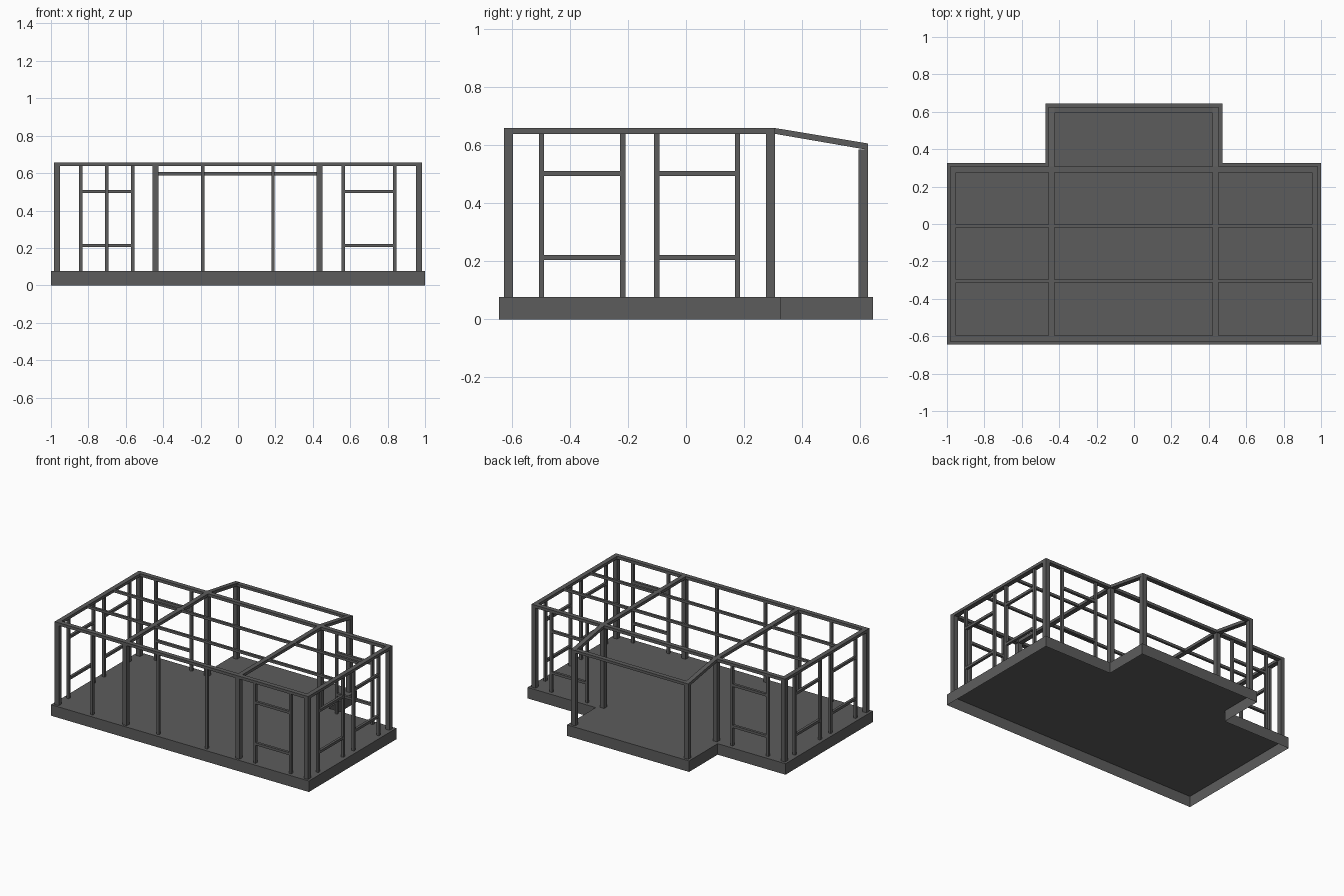
import bpy, bmesh
from mathutils import Vector

cube = bpy.data.objects.get("Cube")
if cube:
    bpy.data.objects.remove(cube, do_unlink=True)

mat = bpy.data.materials.new("dark_grey")
mat.use_nodes = True
grey = (0.108, 0.108, 0.108, 1)
mat.diffuse_color = grey
mat.node_tree.nodes["Principled BSDF"].inputs["Base Color"].default_value = grey


def prism(name, outline, offset, open_end=False):
    """Extrude a closed outline along an offset; open_end drops the far cap."""
    bm = bmesh.new()
    face = bm.faces.new([bm.verts.new(p) for p in outline])
    ext = bmesh.ops.extrude_face_region(bm, geom=[face], use_keep_orig=True)
    moved = [v for v in ext["geom"] if isinstance(v, bmesh.types.BMVert)]
    caps = [f for f in ext["geom"] if isinstance(f, bmesh.types.BMFace)]
    bmesh.ops.translate(bm, verts=moved, vec=Vector(offset))
    bmesh.ops.recalc_face_normals(bm, faces=bm.faces)
    if open_end:
        bmesh.ops.delete(bm, geom=caps, context='FACES_ONLY')
    mesh = bpy.data.meshes.new(name)
    bm.to_mesh(mesh)
    bm.free()
    mesh.materials.append(mat)
    bpy.context.collection.objects.link(bpy.data.objects.new(name, mesh))


def box(name, x0, x1, y0, y1, z0, z1):
    prism(name, [(x0, y0, z0), (x1, y0, z0), (x1, y1, z0), (x0, y1, z0)],
          (0, 0, z1 - z0))


def upright(name, x, y, width, top):
    h = width / 2
    box(name, x - h, x + h, y - h, y + h, FLOOR, top)


FLOOR, TOP, UNDER, LOW = 0.077, 0.658, 0.638, 0.605
POST, STUD = 0.032, 0.018
H, S = POST / 2, STUD / 2
SIDE, FRONT, BACK, REAR = 0.967, -0.611, 0.291, 0.610
BAYS = (-0.440, 0.436)
SILLS = (0.213, 0.502)

# Floor deck with a skirt around it, open underneath
prism("floor_deck", [(x, y, FLOOR) for x, y in (
    (-1, -0.643), (1, -0.643), (1, 0.326), (0.472, 0.326),
    (0.472, 0.643), (-0.474, 0.643), (-0.474, 0.326), (-1, 0.326))],
    (0, 0, -FLOOR), open_end=True)

# Main posts
for x in (-SIDE, *BAYS, SIDE):
    for y in (FRONT, BACK):
        upright("main_post", x, y, POST, UNDER)
for x in BAYS:
    upright("extension_post", x, REAR, POST, LOW - 0.02)

# Top beams: long walls, side walls, bay dividers, then thin purlins
for y in (FRONT, BACK):
    box("long_beam", -SIDE - H, SIDE + H, y - H, y + H, UNDER, TOP)
for x in (-SIDE, *BAYS, SIDE):
    box("cross_beam", x - H, x + H, FRONT + H, BACK - H, UNDER, TOP)
spans = [(-SIDE, BAYS[0]), BAYS, (BAYS[1], SIDE)]
for y in (-0.304, -0.012):
    for a, b in spans:
        box("purlin", a + H, b - H, y - 0.008, y + 0.008, UNDER + 0.002, TOP)

# Sloping extension roof frame
for x in BAYS:
    prism("sloping_beam", [(x - H, BACK + H, UNDER), (x - H, REAR + H, LOW - 0.022),
                           (x - H, REAR + H, LOW), (x - H, BACK + H, TOP)], (POST, 0, 0))
box("extension_beam", BAYS[0] + H, BAYS[1] - H, REAR - H, REAR + H, LOW - 0.018, LOW)


# Window frames: two studs with a sill and a head rail
def long_window(name, x0, x1, y):
    for x in (x0, x1):
        upright(name + "_stud", x, y, STUD, UNDER)
    for z in SILLS:
        box(name + "_rail", x0 + S, x1 - S, y - S, y + S, z - S, z + S)


def side_window(name, x, y0, y1):
    for y in (y0, y1):
        upright(name + "_stud", x, y, STUD, UNDER)
    for z in SILLS:
        box(name + "_rail", x - S, x + S, y0 + S, y1 - S, z - S, z + S)


long_window("front_window", 0.562, 0.838, FRONT)
long_window("back_left_window", 0.562, 0.838, BACK)
long_window("back_right_window", -0.841, -0.563, BACK)
for x in (-SIDE, SIDE):
    side_window("side_front_window", x, -0.497, -0.218)
    side_window("side_back_window", x, -0.101, 0.177)

# Front door and opening studs
for x in (-0.702, -0.188, 0.187):
    upright("front_stud", x, FRONT, STUD, UNDER)
